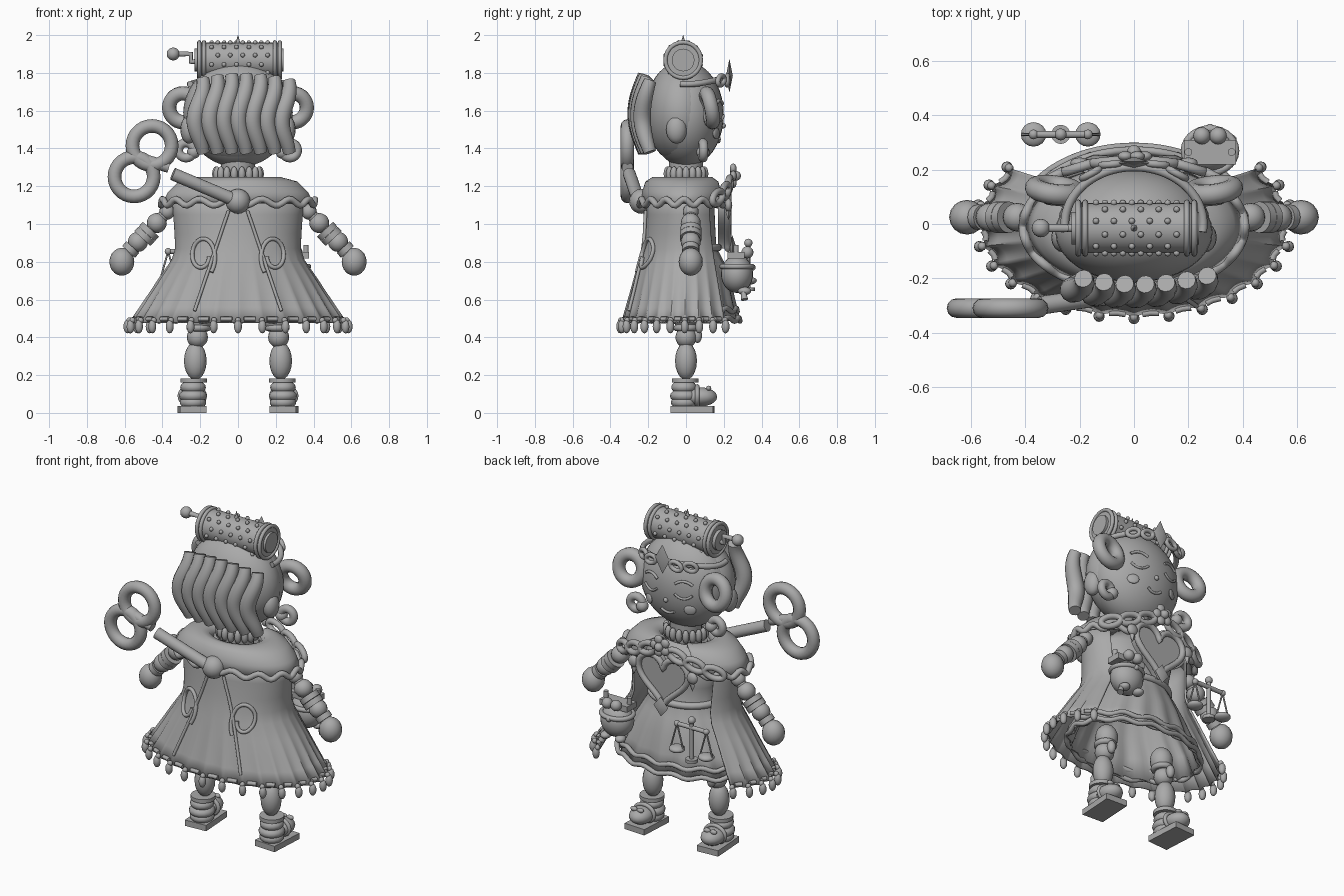
import bpy, bmesh
from math import sin, cos, pi, sqrt, radians
from mathutils import Vector, Matrix, Euler

if "Cube" in bpy.data.objects:
    bpy.data.objects.remove(bpy.data.objects["Cube"])

grey = bpy.data.materials.new("plain grey")
grey.use_nodes = True
grey.diffuse_color = (0.4, 0.4, 0.4, 1)
grey.node_tree.nodes["Principled BSDF"].inputs["Base Color"].default_value = (0.4, 0.4, 0.4, 1)


def finish(name, me):
    me.materials.clear()
    me.materials.append(grey)
    for p in me.polygons:
        p.use_smooth = True
        p.material_index = 0
    me.set_sharp_from_angle(angle=0.85)
    ob = bpy.data.objects.new(name, me)
    bpy.context.collection.objects.link(ob)
    return ob


def from_bm(name, bm):
    me = bpy.data.meshes.new(name)
    bmesh.ops.recalc_face_normals(bm, faces=bm.faces)
    bm.to_mesh(me)
    bm.free()
    return finish(name, me)


def ball(name, loc, r, rot=(0, 0, 0), u=16, v=10):
    r = r if isinstance(r, tuple) else (r, r, r)
    bm = bmesh.new()
    bmesh.ops.create_uvsphere(bm, u_segments=u, v_segments=v, radius=1,
                              matrix=Matrix.LocRotScale(Vector(loc), Euler(rot), Vector(r)))
    return from_bm(name, bm)


def gem(name, loc, r):
    return ball(name, loc, r, u=4, v=2)


def box(name, loc, size, rot=(0, 0, 0)):
    bm = bmesh.new()
    bmesh.ops.create_cube(bm, size=1, matrix=Matrix.LocRotScale(Vector(loc), Euler(rot), Vector(size)))
    return from_bm(name, bm)


def rod(name, a, b, r1, r2=None, n=20):
    a, b = Vector(a), Vector(b)
    q = (b - a).to_track_quat('Z', 'Y').to_matrix().to_4x4()
    bm = bmesh.new()
    bmesh.ops.create_cone(bm, cap_ends=True, segments=n, radius1=r1, radius2=r1 if r2 is None else r2,
                          depth=(b - a).length, matrix=Matrix.Translation((a + b) / 2) @ q)
    return from_bm(name, bm)


def tube(name, pts, r, cyclic=False, taper=None):
    cu = bpy.data.curves.new(name, 'CURVE')
    cu.dimensions = '3D'
    cu.bevel_depth = r
    cu.bevel_resolution = 4
    cu.use_fill_caps = True
    sp = cu.splines.new('POLY')
    sp.points.add(len(pts) - 1)
    for i, p in enumerate(pts):
        sp.points[i].co = (*p, 1)
        sp.points[i].radius = taper(i / (len(pts) - 1)) if taper else 1
    sp.use_cyclic_u = cyclic
    tmp = bpy.data.objects.new(name + "_path", cu)
    bpy.context.collection.objects.link(tmp)
    me = bpy.data.meshes.new_from_object(tmp.evaluated_get(bpy.context.evaluated_depsgraph_get()))
    bpy.data.objects.remove(tmp)
    return finish(name, me)


def ring(name, loc, rx, rz, r, rot=(0, 0, 0), n=28):
    # stands in the xz plane before rotation
    m = Matrix.LocRotScale(Vector(loc), Euler(rot), None)
    return tube(name, [m @ Vector((rx * cos(2 * pi * i / n), 0, rz * sin(2 * pi * i / n)))
                       for i in range(n)], r, True)


def loft(name, rows, closed):
    bm = bmesh.new()
    vs = [[bm.verts.new(p) for p in row] for row in rows]
    n = len(rows[0])
    for a, b in zip(vs, vs[1:]):
        for i in range(n if closed else n - 1):
            j = (i + 1) % n
            bm.faces.new((a[i], a[j], b[j], b[i]))
    ob = from_bm(name, bm)
    so = ob.modifiers.new("thickness", 'SOLIDIFY')
    so.thickness = 0.012
    so.offset = -1
    return ob


def arc(a, b, n):
    return [radians(a + (b - a) * i / (n - 1)) for i in range(n)]


# Cape, scalloped between the tassels
CAPE = [(1.16, .35, .2), (1.05, .343, .21), (.95, .336, .22), (.87, .333, .235),
        (.81, .352, .25), (.72, .415, .275), (.64, .468, .297), (.56, .522, .32), (.48, .577, .343)]
GAP = radians(254 / 20)


def cape_size(z):
    for (z1, a1, b1), (z2, a2, b2) in zip(CAPE, CAPE[1:]):
        if z >= z2:
            t = (z1 - z) / (z1 - z2)
            return a1 + (a2 - a1) * t, b1 + (b2 - b1) * t
    return CAPE[-1][1:]


def cape_pt(t, z, out=0):
    a, b = cape_size(z)
    k = 1 + out - .04 * abs(sin(pi * (t - radians(37)) / GAP)) * max(0, (.85 - z) / .37)
    return (a * k * cos(t), b * k * sin(t), z)


def back_pt(x, z):
    a, b = cape_size(z)
    return (x, -b * sqrt(1 - (x / a) ** 2) - .008, z)


loft("cape", [[cape_pt(t, row[0]) for t in arc(37, -217, 161)] for row in CAPE], False)
for t in arc(37, -217, 21):
    ball("tassel", cape_pt(t, .457, .015), (.021, .021, .036), u=12, v=8)
    ball("tassel_cap", cape_pt(t, .49, .01), .016, u=10, v=6)
for t in arc(37 - 6.35, -217 + 6.35, 20):
    tube("hem_stitch", [cape_pt(t + GAP * k, .497, .01) for k in (-.25, 0, .25)], .012)
for s in (-1, 1):
    tube("back_seam", [back_pt(s * (.05 + .18 * k / 9), 1.07 - .53 * k / 9) for k in range(10)], .009)
    tube("back_scroll", [back_pt(s * (.19 + (.072 - .001 * k) * sin(.2 * k - 2.4)),
                                 .83 + (.115 - .002 * k) * cos(.2 * k - 2.4)) for k in range(36)], .011)

# Shoulder capelet with a wavy trim
SHOULDER = [(1.2, .13, .1), (1.242, .17, .125), (1.25, .22, .165), (1.225, .315, .205),
            (1.17, .37, .222), (1.11, .4, .232)]
shoulder = arc(62, -242, 97)
loft("capelet", [[(a * cos(t), b * sin(t) - .01, z) for t in shoulder] for z, a, b in SHOULDER], False)
tube("capelet_trim", [(.408 * cos(t), .237 * sin(t) - .01, 1.115 + .017 * cos(15 * t)) for t in shoulder], .017)

# Dress with a rippled hem
DRESS = [(1.22, .14, .1), (1.1, .25, .15), (.98, .22, .155), (.88, .2, .16), (.8, .25, .2),
         (.7, .31, .235), (.6, .37, .255), (.49, .42, .28)]
turn = arc(0, 356, 90)
loft("dress", [[(a * cos(t) * k, b * sin(t) * k, z) for t in turn
                for k in [1 + .035 * cos(16 * t) * max(0, .9 - z) / .4]] for z, a, b in DRESS], True)
for z, k in ((.495, 1.02), (.545, .97)):
    tube("dress_ruffle", [(.42 * k * cos(t), .28 * k * sin(t), z + .01 * cos(14 * t)) for t in turn], .014, True)
ring("waist_band", (0, 0, .875), .21, .17, .02, (pi / 2, 0, 0))

# Neck and ruff
rod("neck", (0, 0, 1.18), (0, 0, 1.36), .09)
for t in arc(0, 340, 18):
    ball("ruff_bead", (.118 * cos(t), .1 * sin(t), 1.265), (.02, .02, .04), u=10, v=8)

# Head, hair and face
ball("head", (0, 0, 1.58), (.28, .2, .28), u=32, v=20)
ball("hair_cap", (0, -.03, 1.59), (.29, .185, .268), u=32, v=20)
for i in range(7):
    x = -.205 + .076 * i
    top = 1.79 - .5 * x * x
    tube("hair_lock", [(x + .022 * sin(6.5 * k / 20 + 1), -.222 - .042 * sin(pi * k / 20) + .5 * x * x,
                        top - (.41 - .5 * x * x) * k / 20) for k in range(21)], .045,
         taper=lambda t: .75 + .3 * sin(pi * t))


def face_pt(x, z):
    return (x, .203 * sqrt(max(0, 1 - (x / .28) ** 2 - ((z - 1.58) / .28) ** 2)), z)


for s in (-1, 1):
    ball("ear", (s * .26, -.05, 1.5), (.045, .055, .075))
    ring("hair_loop", (s * .29, .125, 1.615), .075, .078, .038, (.2, 0, s * .12))
    ring("hair_curl", (s * .275, .09, 1.39), .04, .04, .024, (0, 0, s * .1))
    ball("curl_tip", (s * .235, .09, 1.38), .035)
    tube("closed_eye", [face_pt(s * (.11 + .05 * k / 4), 1.55 + .025 * (k / 4) ** 2) for k in range(-4, 5)], .007)
    tube("brow", [face_pt(s * (.11 + .05 * k / 4), 1.655 - .02 * (k / 4) ** 2) for k in range(-4, 5)], .008)
    ball("cheek", face_pt(s * .14, 1.48), (.035, .01, .03), (0, 0, -s * .5))
tube("smile", [face_pt(.045 * k / 4, 1.435 + .018 * (k / 4) ** 2) for k in range(-4, 5)], .008)
ball("nose", (0, .197, 1.52), .014)

# Headband with a jewel
tube("headband", [(.255 * cos(t), .21 * sin(t), 1.77 - .03 * abs(cos(t)) ** 3) for t in arc(-8, 188, 40)], .016)
gem("headband_jewel", (0, .23, 1.785), (.05, .018, .09))
gem("headband_jewel_bar", (0, .225, 1.785), (.075, .018, .03))
for s in (-1, 1):
    for x, y, turn_z in ((.085, .22, .1), (.16, .185, .5)):
        ring("headband_scroll", (s * x, y, 1.76), .036, .024, .013, (0, .3 * s, -s * turn_z))

# Pinned drum with a crank
AX = (-.015, 1.868)
rod("drum", (-.21, *AX), (.225, *AX), .092, n=32)
for x in (-.205, -.18, .195, .222):
    ring("drum_rim", (x, *AX), .094, .094, .011, (0, 0, pi / 2))
for x, e in ((-.21, -.02), (.225, .015)):
    rod("drum_cap", (x, *AX), (x + e, *AX), .06)
for j in range(12):
    t = 2 * pi * j / 12 + .25
    for i in range(5):
        x = -.14 + .066 * i + (.033 if j % 2 else 0)
        ball("drum_pin", (x, AX[0] + .096 * cos(t), AX[1] + .096 * sin(t)), .012, u=8, v=6)
rod("drum_spike", (0, -.015, 1.945), (0, -.015, 2.0), .016, .001, 8)
tube("crank", [(-.22, -.015, 1.86), (-.25, -.015, 1.86), (-.25, -.015, 1.9), (-.32, -.015, 1.9)], .015)
ball("crank_knob", (-.343, -.015, 1.9), .034)

# Wind-up key
ball("key_hub", (0, -.235, 1.12), .066)
rod("key_shaft", (0, -.25, 1.12), (-.345, -.3, 1.265), .034)
rod("key_stem", (-.365, -.31, 1.3), (-.54, -.31, 1.355), .03)
ring("key_loop", (-.455, -.31, 1.415), .104, .104, .036)
ring("key_loop", (-.55, -.31, 1.25), .104, .104, .036)

# Beaded arms, legs and shoes
for s in (-1, 1):
    for x, z, r in ((.375, 1.065, .042), (.43, 1.005, .053), (.53, .905, .053)):
        ball("arm_bead", (s * x, .025, z), r)
    rod("arm_bar", (s * .36, .025, 1.08), (s * .6, .025, .82), .03)
    for x, z, r in ((.472, .96, .058), (.495, .935, .058), (.568, .865, .046)):
        rod("arm_disc", (s * (x - .011), .025, z + .012), (s * (x + .011), .025, z - .012), r)
    ball("hand", (s * .615, .025, .8), (.066, .064, .074))

    ball("thigh", (s * .2, 0, .5), (.065, .065, .08))
    ring("thigh_band", (s * .208, 0, .45), .048, .048, .018, (pi / 2, 0, 0))
    ball("knee", (s * .215, 0, .4), .056)
    ball("knee_pad", (s * .215, .06, .41), (.025, .025, .04))
    ball("calf", (s * .226, 0, .275), (.06, .058, .1))
    rod("shoe_cuff", (s * .235, -.005, .16), (s * .235, -.005, .183), .07)
    for z, r in ((.135, .068), (.09, .075), (.055, .07)):
        ball("shoe_heel", (s * .238, -.01, z), (r, r, .04))
    ball("shoe_toe", (s * .245, .08, .085), (.068, .085, .05))
    ring("shoe_strap", (s * .242, .06, .09), .066, .05, .012)
    for k in (-1, 1):
        ball("shoe_bow", (s * .25 + k * .022, .12, .13), (.022, .014, .014))
    box("shoe_sole", (s * .243, .035, .018), (.14, .225, .036), (0, 0, -s * .06))

# Heart on the chest
heart = [(.0106 * 16 * sin(t) ** 3, 1.05 + .0106 * (13 * cos(t) - 5 * cos(2 * t) - 2 * cos(3 * t) - cos(4 * t)))
         for t in arc(0, 351, 40)]
bm = bmesh.new()
face = bm.faces.new([bm.verts.new((x, .17, z)) for x, z in heart])
ext = bmesh.ops.extrude_face_region(bm, geom=[face])
bmesh.ops.translate(bm, vec=(0, .045, 0), verts=[g for g in ext["geom"] if isinstance(g, bmesh.types.BMVert)])
from_bm("heart_plate", bm)
tube("heart_frame", [(x, .222, z) for x, z in heart], .018, True)
gem("heart_jewel", (0, .245, .88), (.05, .02, .06))

# Collar flower and chains
ball("flower_centre", (0, .265, 1.255), .026)
for t in arc(0, 288, 5):
    ball("flower_petal", (.04 * cos(t), .25, 1.255 + .04 * sin(t)), (.027, .018, .027))
for s in (-1, 1):
    for k in range(3):
        x = .1 + .105 * k
        ring("chain_link", (s * x, .235 * sqrt(1 - (x / .44) ** 2), 1.21 - .035 * k),
             .058, .03, .018, (0, .35 * s, -s * (.1 + .2 * k)))
    ball("clasp", (s * .2, .225, 1.1), (.035, .02, .035))
    gem("clasp_drop", (s * .2, .225, 1.06), (.02, .015, .04))

# Purse with a framed top and bulging eyes
ball("purse", (.28, .27, .735), (.1, .085, .1), u=24, v=14)
ring("purse_mouth", (.28, .27, .775), .094, .08, .014, (pi / 2, 0, 0))
box("purse_frame", (.28, .265, .835), (.19, .09, .035))
for k in (-1, 1):
    ball("purse_eye", (.28 + k * .03, .325, .85), .032)
    ball("purse_foot", (.28 + k * .05, .31, .645), (.03, .035, .022))
    rod("purse_hinge", (.28 + k * .08, .265, .84), (.28 + k * .08, .265, .89), .014)
ball("purse_clasp", (.28, .352, .77), .017)
rod("purse_tassel", (.34, .3, .66), (.36, .31, .6), .008, .02, 10)

# Balance scales
SX, SY = -.27, .33
rod("scale_post", (SX, SY, .66), (SX, SY, .89), .012)
ball("scale_finial", (SX, SY, .9), .022)
rod("scale_beam", (SX - .11, SY, .855), (SX + .11, SY, .855), .013)
rod("scale_foot", (SX, SY, .645), (SX, SY, .665), .035)
for k in (-1, 1):
    x = SX + k * .1
    ball("scale_pan", (x, SY, .7), (.047, .045, .022))
    ball("scale_knob", (x, SY, .855), .018)
    for d in (-1, 1):
        rod("scale_cord", (x, SY, .855), (x + d * .042, SY, .705), .005, n=8)
